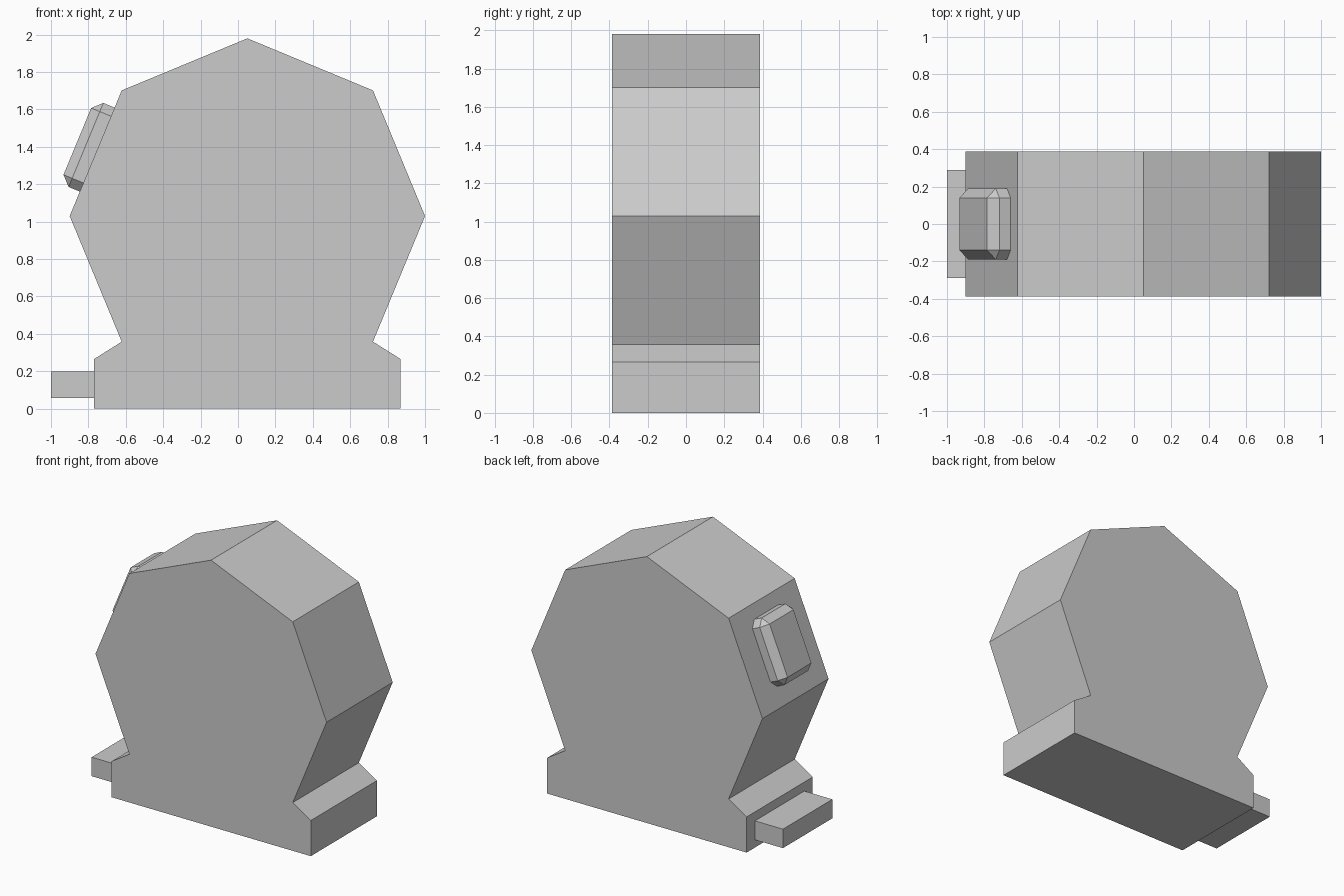
import bpy, bmesh
from math import cos, sin, radians
from mathutils import Matrix, Vector

if "Cube" in bpy.data.objects:
    bpy.data.objects.remove(bpy.data.objects["Cube"])

CX, CZ, R, HALF = 0.05, 1.03, 0.95, 0.388


def add_object(name, bm):
    bmesh.ops.recalc_face_normals(bm, faces=bm.faces)
    mesh = bpy.data.meshes.new(name)
    bm.to_mesh(mesh)
    bm.free()
    obj = bpy.data.objects.new(name, mesh)
    bpy.context.collection.objects.link(obj)
    return obj


def box(name, lo, hi, matrix=Matrix(), bevel=0.0):
    lo, hi = Vector(lo), Vector(hi)
    bm = bmesh.new()
    bmesh.ops.create_cube(bm, size=1)
    bmesh.ops.scale(bm, vec=hi - lo, verts=bm.verts)
    bmesh.ops.translate(bm, vec=(lo + hi) / 2, verts=bm.verts)
    if bevel:
        bmesh.ops.bevel(bm, geom=bm.edges[:], offset=bevel, segments=1,
                        affect='EDGES')
    obj = add_object(name, bm)
    obj.matrix_world = matrix
    return obj


# Case: octagon running down into a wider foot, extruded along y
profile = [(CX + R * cos(radians(a)), CZ + R * sin(radians(a)))
           for a in range(-45, 226, 45)]
profile += [(CX - 0.82, 0.265), (CX - 0.82, 0), (CX + 0.82, 0), (CX + 0.82, 0.265)]
bm = bmesh.new()
face = bm.faces.new([bm.verts.new((x, -HALF, z)) for x, z in profile])
ext = bmesh.ops.extrude_face_region(bm, geom=[face], use_keep_orig=True)
bmesh.ops.translate(bm, vec=(0, 2 * HALF, 0),
                    verts=[v for v in ext['geom'] if isinstance(v, bmesh.types.BMVert)])
add_object("case", bm)

# Flat tab sticking out of the foot
box("pull_tab", (-1, -0.29, 0.057), (-0.75, 0.29, 0.198))

# Chamfered button centred on the upper left facet, local z along the facet
a = radians(157.5)
apothem = R * cos(radians(22.5))
centre = (CX + apothem * cos(a), 0, CZ + apothem * sin(a))
facet = Matrix.Translation(centre) @ Matrix.Rotation(radians(22.5), 4, 'Y')
box("button", (-0.115, -0.19, -0.222), (0.1, 0.19, 0.264), facet, bevel=0.05)
